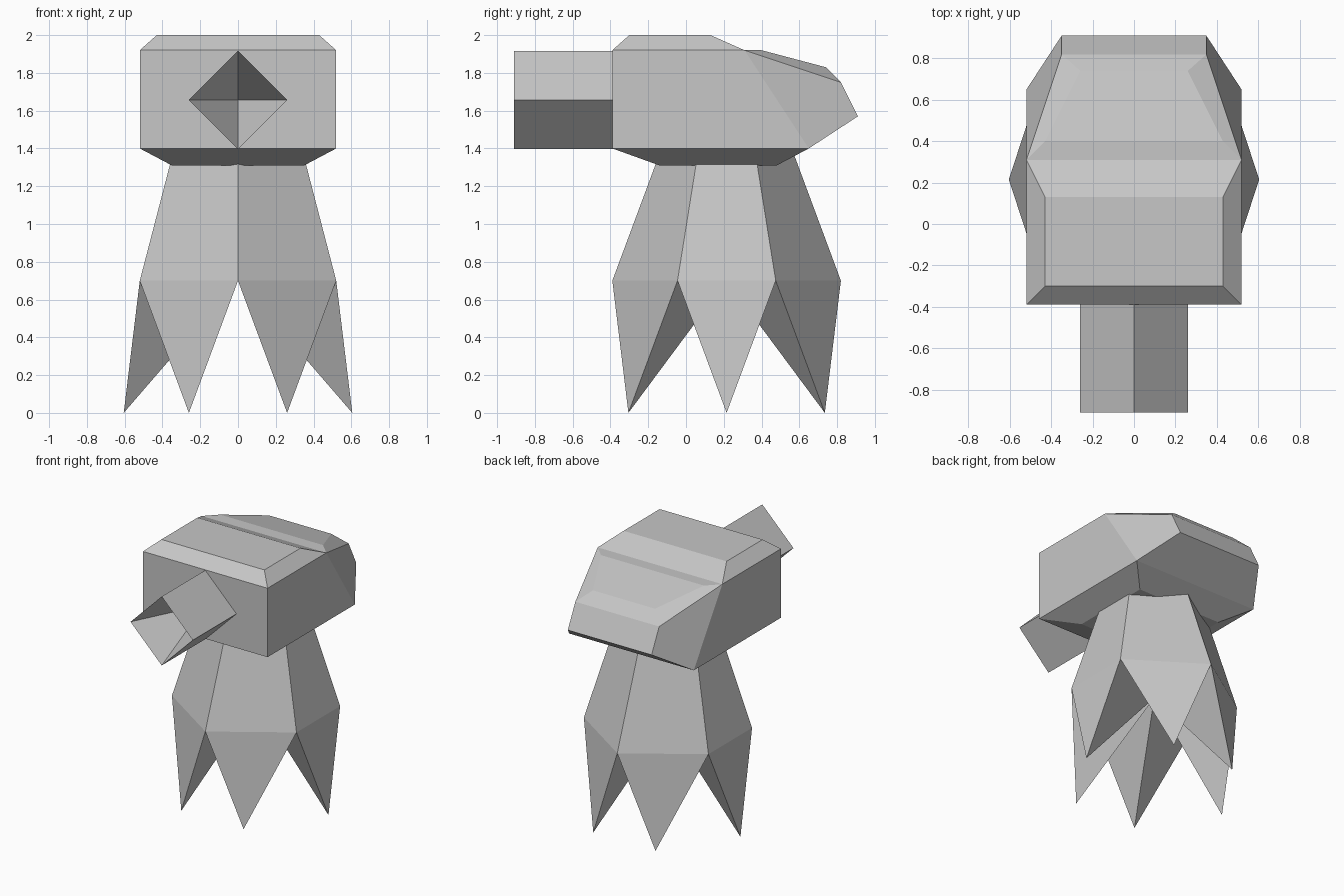
import bpy, bmesh

if "Cube" in bpy.data.objects:
    bpy.data.objects.remove(bpy.data.objects["Cube"])

grey = bpy.data.materials.new("light_grey")
grey.diffuse_color = (0.57, 0.57, 0.57, 1)
grey.use_nodes = True
grey.node_tree.nodes["Principled BSDF"].inputs["Base Color"].default_value = grey.diffuse_color


def build(name, points, faces):
    """Make a flat-shaded object with outward normals."""
    bm = bmesh.new()
    verts = [bm.verts.new(p) for p in points]
    for f in faces:
        bm.faces.new([verts[i] for i in f])
    bmesh.ops.recalc_face_normals(bm, faces=bm.faces[:])
    mesh = bpy.data.meshes.new(name)
    bm.to_mesh(mesh)
    bm.free()
    mesh.materials.append(grey)
    obj = bpy.data.objects.new(name, mesh)
    bpy.context.collection.objects.link(obj)
    return obj


# Head: a closed outline of right-hand points, spanned across to its mirror
outline = [
    (.52, -.39, 1.40), (.52, -.39, 1.92),      # front
    (.43, -.30, 2.00), (.43, .13, 2.00),       # top
    (.52, .31, 1.92),                          # rear shoulder
    (.43, .40, 1.92), (.26, .74, 1.83),        # raised rear panel
    (.35, .82, 1.75), (.35, .91, 1.57),        # back
    (.52, .65, 1.40),
    (.35, .48, 1.31), (.35, -.14, 1.31),       # underside
]
n = len(outline)
spans = [(i, (i + 1) % n, (i + 1) % n + n, i + n) for i in range(n)]
sides = [(0, 9, 4, 1), (1, 4, 3, 2), (4, 9, 8, 7), (4, 7, 6, 5), (0, 11, 10, 9)]
sides += [tuple(i + n for i in f) for f in sides]
build("head", outline + [(-x, y, z) for x, y, z in outline], spans + sides)

# Barrel: diamond tube whose mouth tapers inward to a point
R, ZC = 0.26, 1.657
diamond = [(R, 0), (0, R), (-R, 0), (0, -R)]
points = [(x, y, ZC + z) for y in (-.91, -.37) for x, z in diamond]
points.append((0, -.392, ZC))
faces = [(4, 5, 6, 7)]
for i in range(4):
    j = (i + 1) % 4
    faces += [(i, j, j + 4, i + 4), (i, j, 8)]
build("barrel", points, faces)

# Body: six-sided skirt with a pointed claw below each side
CY = 0.215
waist = [(0, -.605), (.52, -.26), (.52, .26), (0, .605), (-.52, .26), (-.52, -.26)]
tips = [(.26, -.52), (.605, 0), (.26, .52), (-.26, .52), (-.605, 0), (-.26, -.52)]
TOP = 0.57
points = [(x * .65, CY + y * TOP, 1.40) for x, y in waist]
points += [(x, CY + y, .70) for x, y in waist]
points += [(x, CY + y, 0) for x, y in tips]
points.append((0, CY, .70))
faces = [tuple(range(6))]
for i in range(6):
    j = (i + 1) % 6
    a, b, tip = i + 6, j + 6, i + 12
    faces += [(i, j, b, a), (a, b, tip), (a, tip, 18), (tip, b, 18)]
build("clawed_body", points, faces)
